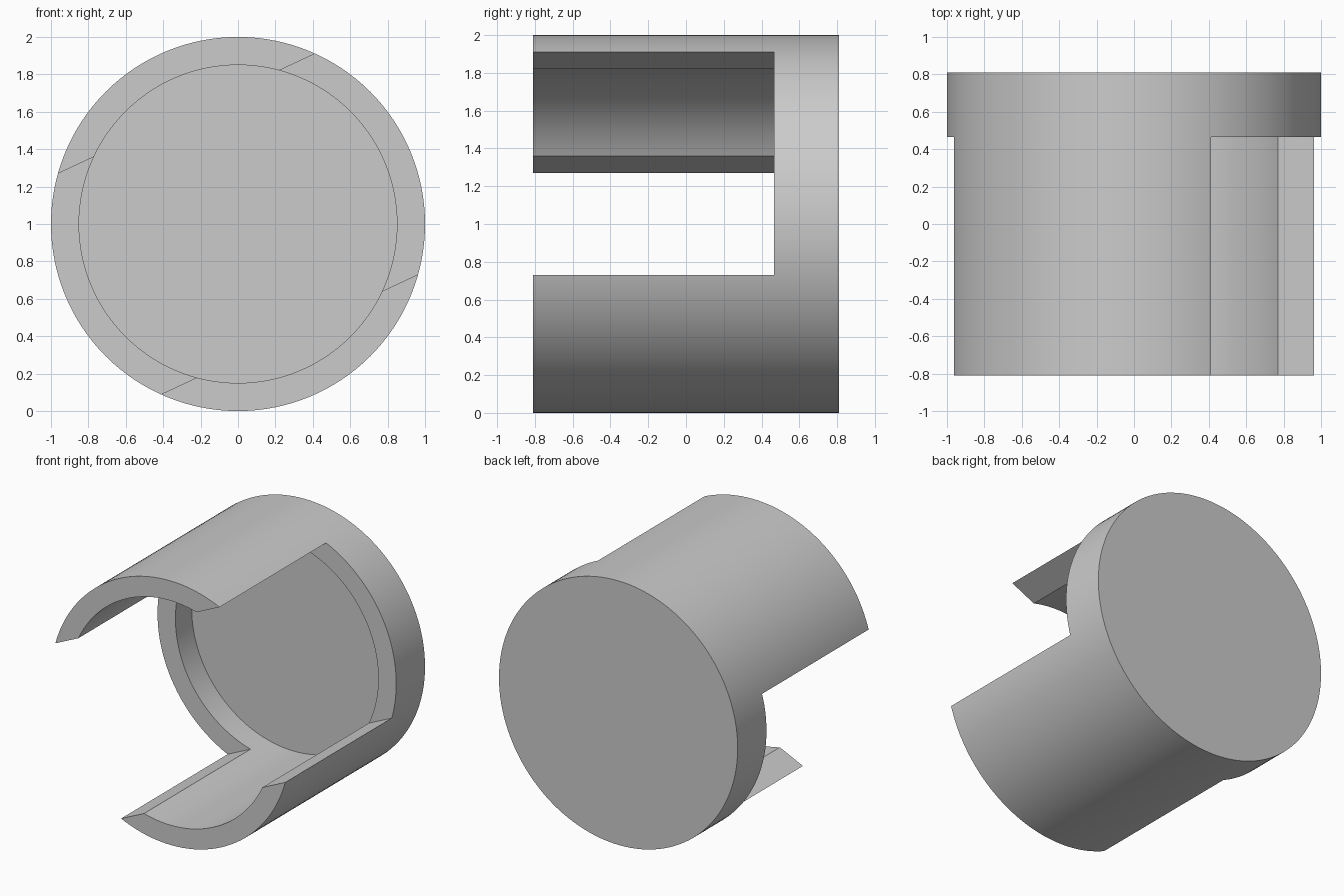
import bpy, bmesh, math
from mathutils import Matrix

cube = bpy.data.objects.get("Cube")
if cube:
    bpy.data.objects.remove(cube, do_unlink=True)

LENGTH, WALL, SLOT_END = 1.62, 0.15, 0.465
BACK, FRONT = LENGTH / 2, -LENGTH / 2
INNER = 1 - WALL

grey = bpy.data.materials.new("plain grey")
grey.use_nodes = True
colour = (0.6, 0.6, 0.6, 1)
grey.diffuse_color = colour
grey.node_tree.nodes["Principled BSDF"].inputs["Base Color"].default_value = colour


def add_object(name, bm):
    bmesh.ops.recalc_face_normals(bm, faces=bm.faces)
    mesh = bpy.data.meshes.new(name)
    bm.to_mesh(mesh)
    bm.free()
    mesh.materials.append(grey)
    obj = bpy.data.objects.new(name, mesh)
    bpy.context.collection.objects.link(obj)
    return obj


# Closed-back round cup, turned around the y axis
bm = bmesh.new()
profile = [(0, BACK), (1, BACK), (1, FRONT), (INNER, FRONT),
           (INNER, BACK - WALL), (0, BACK - WALL)]
verts = [bm.verts.new((r, y, 0)) for r, y in profile]
edges = [bm.edges.new(pair) for pair in zip(verts, verts[1:])]
bmesh.ops.spin(bm, geom=verts + edges, cent=(0, 0, 0), axis=(0, 1, 0),
               angle=math.tau, steps=128, use_merge=True)
bmesh.ops.remove_doubles(bm, verts=bm.verts, dist=1e-4)
bmesh.ops.dissolve_limit(bm, angle_limit=0.001, verts=bm.verts, edges=bm.edges)
cup = add_object("slotted_cup", bm)
cup.location.z = 1

# Tilted block that cuts the wide slot through both side walls
bm = bmesh.new()
bmesh.ops.create_cube(bm, size=1)
front_margin = FRONT - 0.2
bmesh.ops.scale(bm, vec=(3, SLOT_END - front_margin, 1.302), verts=bm.verts)
bmesh.ops.translate(bm, vec=(0, (SLOT_END + front_margin) / 2, 0), verts=bm.verts)
bmesh.ops.rotate(bm, matrix=Matrix.Rotation(math.radians(-25), 3, "Y"), verts=bm.verts)
cutter = add_object("slot_cutter", bm)
cutter.location.z = 1
cutter.hide_render = True

slot = cup.modifiers.new("slot", "BOOLEAN")
slot.operation = "DIFFERENCE"
slot.solver = "EXACT"
slot.object = cutter

# Apply the cut, then shade the round walls smooth
bpy.context.view_layer.objects.active = cup
cup.select_set(True)
bpy.ops.object.modifier_apply(modifier=slot.name)
bpy.data.objects.remove(cutter, do_unlink=True)
bpy.ops.object.shade_smooth_by_angle(angle=math.radians(30))
